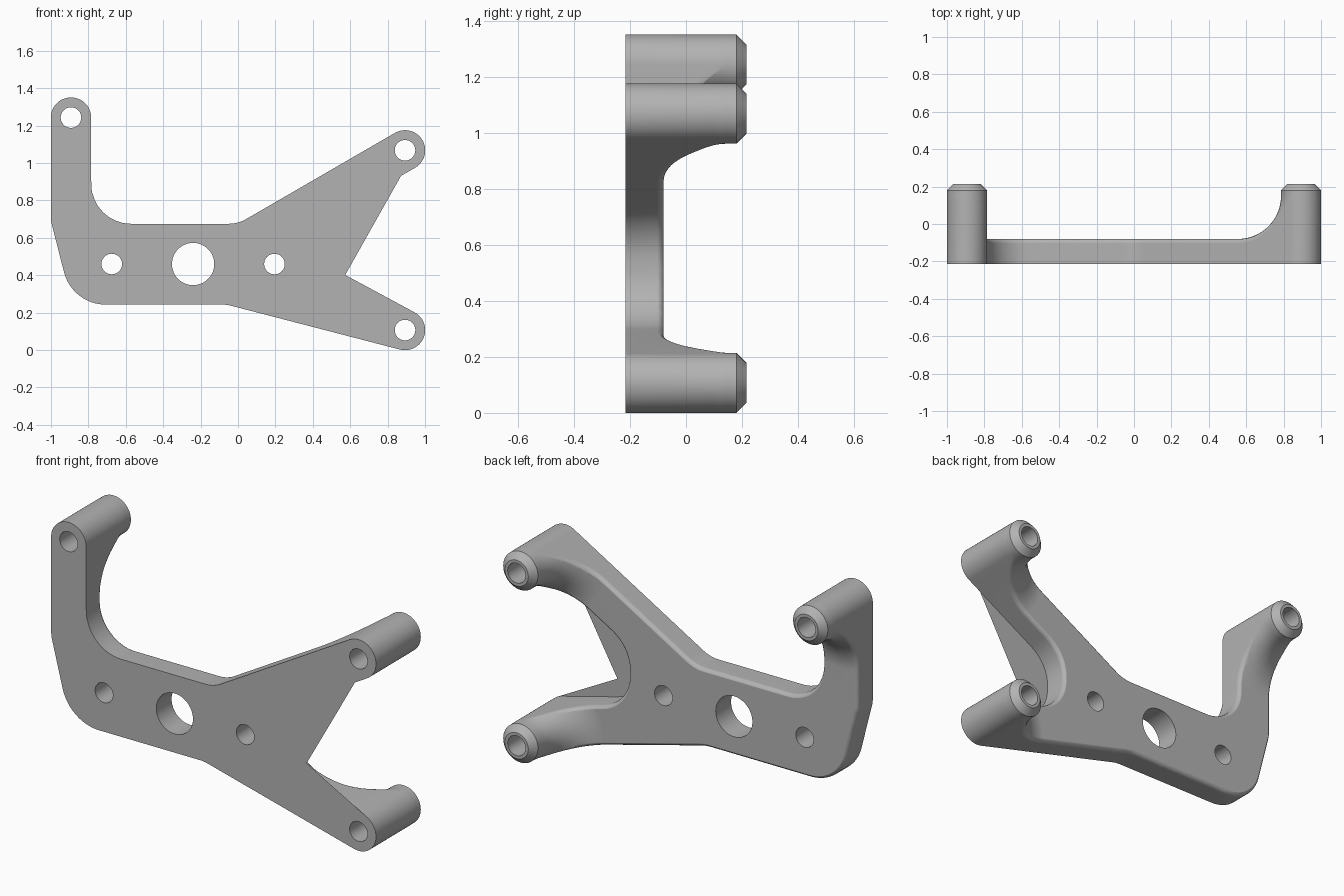
import bpy, bmesh, math
from mathutils import Vector

cube = bpy.data.objects.get("Cube")
if cube:
    bpy.data.objects.remove(cube)

GREY = (0.45, 0.45, 0.45, 1)
grey = bpy.data.materials.new("plain grey")
grey.use_nodes = True
grey.diffuse_color = GREY
grey.node_tree.nodes["Principled BSDF"].inputs["Base Color"].default_value = GREY

FRONT, PLATE, BACK = -0.215, -0.08, 0.215
R, FILLET, BORE, CHAMFER, SOFT = 0.107, 0.23, 0.055, 0.035, 0.025
EASE = 0.0008  # keeps the arm walls just clear of the boss walls


def solid(name, rings):
    """Closed skin over equal rings of points, capped at both ends."""
    bm = bmesh.new()
    loops = [[bm.verts.new(p) for p in ring] for ring in rings]
    for lo, hi in zip(loops, loops[1:]):
        for k in range(len(lo)):
            n = (k + 1) % len(lo)
            bm.faces.new((lo[k], lo[n], hi[n], hi[k]))
    bm.faces.new(loops[0])
    bm.faces.new(loops[-1])
    bmesh.ops.triangulate(bm, faces=bm.faces)
    bmesh.ops.recalc_face_normals(bm, faces=bm.faces)
    mesh = bpy.data.meshes.new(name)
    bm.to_mesh(mesh)
    bm.free()
    obj = bpy.data.objects.new(name, mesh)
    mesh.materials.append(grey)
    bpy.context.collection.objects.link(obj)
    return obj


def lathe(name, centre, profile, segments=64):
    """Solid turned about the y axis from (radius, y) points."""
    angles = [math.tau * k / segments for k in range(segments)]
    return solid(name, [[(centre.x + r * math.cos(a), y, centre.y + r * math.sin(a))
                         for a in angles] for r, y in profile])


def boolean(obj, other, operation):
    """Apply the boolean with the first solver that gives a result."""
    mod = obj.modifiers.new("boolean", 'BOOLEAN')
    mod.operation, mod.object = operation, other
    for solver in ('EXACT', 'FLOAT', 'MANIFOLD'):
        mod.solver = solver
        bpy.context.view_layer.update()
        graph = bpy.context.evaluated_depsgraph_get()
        mesh = bpy.data.meshes.new_from_object(obj.evaluated_get(graph))
        if len(mesh.polygons):
            obj.data = mesh
            break
    obj.modifiers.clear()
    bpy.data.objects.remove(other)


def rounded(corners):
    """Outline through the corners, each rounded by its own radius."""
    pts = []
    for i, (p, r) in enumerate(corners):
        a = (corners[i - 1][0] - p).normalized()
        b = (corners[(i + 1) % len(corners)][0] - p).normalized()
        half = a.angle(b) / 2
        centre = p + (a + b).normalized() * r / math.sin(half)
        start = p + a * r / math.tan(half) - centre
        end = p + b * r / math.tan(half) - centre
        first = math.atan2(start.y, start.x)
        turn = math.remainder(math.atan2(end.y, end.x) - first, math.tau)
        steps = max(3, round(abs(turn) * 9))
        for k in range(steps + 1):
            t = first + turn * k / steps
            q = centre + Vector((math.cos(t), math.sin(t))) * r
            if not pts or (q - pts[-1]).length > 0.001:
                pts.append(q)
    return pts


def subdivided(pts, step):
    result = []
    for p, q in zip(pts, pts[1:] + pts[:1]):
        n = max(1, math.ceil((q - p).length / step))
        result += [p.lerp(q, k / n) for k in range(n)]
    return result


def arm_end(centre, degrees):
    """Two corners of a round arm end, clockwise."""
    a = math.radians(degrees)
    u = Vector((math.cos(a), math.sin(a)))
    n = Vector((-u.y, u.x))
    r = R + EASE
    return [(centre + (u + n) * r, r), (centre + (u - n) * r, r)]


def corner(x, z, r):
    return Vector((x, z)), r


# Boss centres (x, z) and the clockwise outline around them
upper_left = Vector((-0.893, 1.243))
upper_right = Vector((0.893, 1.068))
lower_right = Vector((0.893, 0.107))
bosses = (upper_left, upper_right, lower_right)

outline = subdivided(rounded(
    arm_end(upper_left, 90)
    + [corner(-0.785, 0.675, 0.215), corner(0, 0.675, 0.19)]
    + arm_end(upper_right, 30)
    + [corner(0.41, 0.665, 0.22), corner(0.41, 0.342, 0.22)]
    + arm_end(lower_right, -14.5)
    + [corner(-0.06, 0.243, 0.19), corner(-0.886, 0.243, 0.23),
       corner(-1, 0.69, 0.1)]), 0.03)


def boss_distance(p):
    return min((p - c).length for c in bosses)


def rear_height(p):
    """Depth of the rear surface, sweeping up towards each boss."""
    x = min(1, max(0, (R + FILLET - boss_distance(p)) / FILLET))
    return PLATE + FILLET * (1 - math.sqrt(1 - x * x))


# Outer shell: straight walls, then a softened rear rim that fades at the bosses
inward = []
for i, p in enumerate(outline):
    t = (outline[(i + 1) % len(outline)] - outline[i - 1]).normalized()
    fade = min(1, max(0, (boss_distance(p) - R - 0.008) / 0.1))
    inward.append(Vector((t.y, -t.x)) * SOFT * fade)

rings = [[(p.x, FRONT, p.y) for p in outline]]
for k in range(5):
    a = math.pi / 2 * k / 4
    ring = [p + d * (1 - math.cos(a)) for p, d in zip(outline, inward)]
    drop = SOFT * (1 - math.sin(a)) - 0.0015
    rings.append([(q.x, rear_height(q) - drop, q.y) for q in ring])
rings.append([(x, BACK + 0.1, z) for x, y, z in rings[-1]])
bracket = solid("bracket", rings)

# Flat stock plus three flared bosses, trimmed by the shell
sheet = ((-2, -1), (2, -1), (2, 2), (-2, 2))
stock = solid("stock", [[(x, y, z) for x, z in sheet] for y in (FRONT - 0.1, PLATE)])
profile = [(R + FILLET, FRONT - 0.05)]
for k in range(15):
    a = math.pi / 2 * k / 14
    profile.append((R + FILLET * (1 - math.sin(a)), PLATE + FILLET * (1 - math.cos(a))))
profile += [(R, BACK - CHAMFER), (R - CHAMFER, BACK)]
for c in bosses:
    boolean(stock, lathe("flare", c, profile), 'UNION')
boolean(bracket, stock, 'INTERSECT')

# Bores through the bosses and holes through the plate
holes = [(c, BORE) for c in bosses] + [
    (Vector((-0.675, 0.46)), BORE), (Vector((0.195, 0.46)), BORE),
    (Vector((-0.24, 0.46)), 0.113)]
for c, r in holes:
    boolean(bracket, lathe("drill", c, [(r, -0.5), (r, 0.5)], 48), 'DIFFERENCE')

# Smooth shading with crisp edges
bpy.context.view_layer.objects.active = bracket
bracket.select_set(True)
bpy.ops.object.shade_smooth_by_angle(angle=math.radians(30))
weighted = bracket.modifiers.new("even shading", 'WEIGHTED_NORMAL')
weighted.keep_sharp = True
